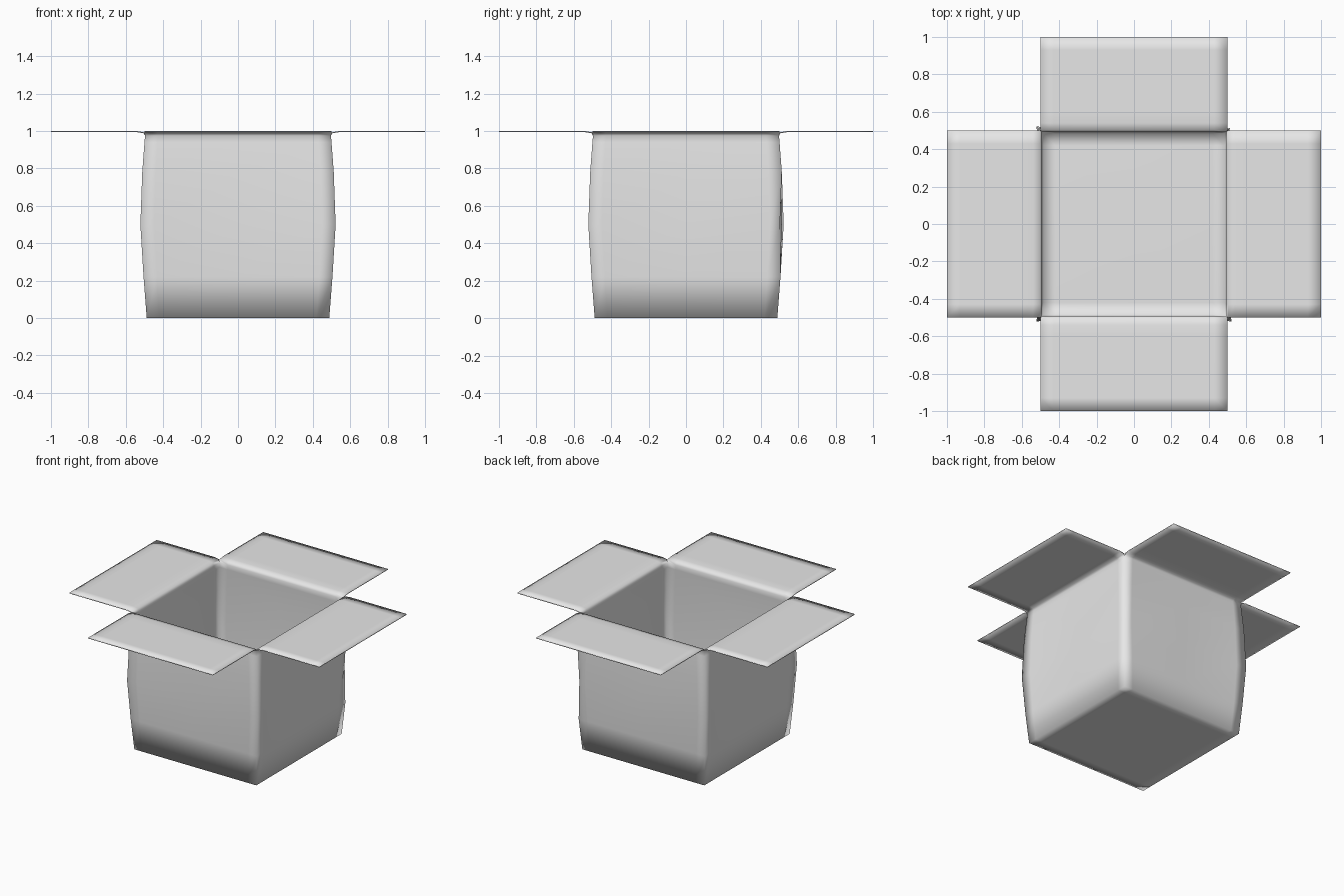
import bpy
import bmesh
from mathutils import Matrix, Vector
from math import pi

cube = bpy.data.objects.get("Cube")
if cube:
    bpy.data.objects.remove(cube, do_unlink=True)

# One plain cardboard grey
grey = bpy.data.materials.new("plain_grey")
grey.use_nodes = True
colour = (0.8, 0.8, 0.8, 1)
grey.diffuse_color = colour
grey.node_tree.nodes["Principled BSDF"].inputs["Base Color"].default_value = colour

ACROSS = [-1, -0.86, 0, 0.86, 1]
# Wall profile: half width at the corners, height
WALL = [(0.488, 0), (0.505, 0.22), (0.522, 0.5), (0.512, 0.78), (0.5, 0.94), (0.497, 0.975)]
# Flap profile: distance from the middle, height
FLAP = [(0.505, 0.988), (0.54, 0.994), (0.6, 0.994), (0.93, 0.994), (1, 0.994)]


def add_grid(bm, rows):
    """Join rows of points with quads."""
    verts = [[bm.verts.new(p) for p in row] for row in rows]
    for low, high in zip(verts, verts[1:]):
        for i in range(len(low) - 1):
            bm.faces.new((low[i], low[i + 1], high[i + 1], high[i]))


bm = bmesh.new()

# Floor, facing down
base = WALL[0][0]
add_grid(bm, [[(s * base, -t * base, 0) for s in ACROSS] for t in ACROSS])

# Four bulging walls, each carrying its folded-out flap
for side in range(4):
    turn = Matrix.Rotation(side * pi / 2, 3, "Z")
    rows = []
    for half, z in WALL:
        # The middle of a wall bulges less than its corners
        slack = max(0, half - 0.5) * 0.5
        rows.append([turn @ Vector((s * half, -half + (slack if abs(s) < 1 else 0), z))
                     for s in ACROSS])
    for reach, z in FLAP:
        rows.append([turn @ Vector((s * 0.499, -reach, z)) for s in ACROSS])
    add_grid(bm, rows)

bmesh.ops.remove_doubles(bm, verts=bm.verts, dist=0.001)

# One corner is slightly dented halfway up
for v in bm.verts:
    if v.co.x > 0.515 and v.co.y > 0.515 and abs(v.co.z - 0.5) < 0.01:
        v.co -= Vector((0.02, 0.02, 0))

for f in bm.faces:
    f.smooth = True

mesh = bpy.data.meshes.new("open_box")
bm.to_mesh(mesh)
bm.free()
mesh.materials.append(grey)
box = bpy.data.objects.new("open_box", mesh)
bpy.context.collection.objects.link(box)

# Thin board thickness towards the inside
board = box.modifiers.new("board_thickness", "SOLIDIFY")
board.thickness = 0.006
board.offset = -1
